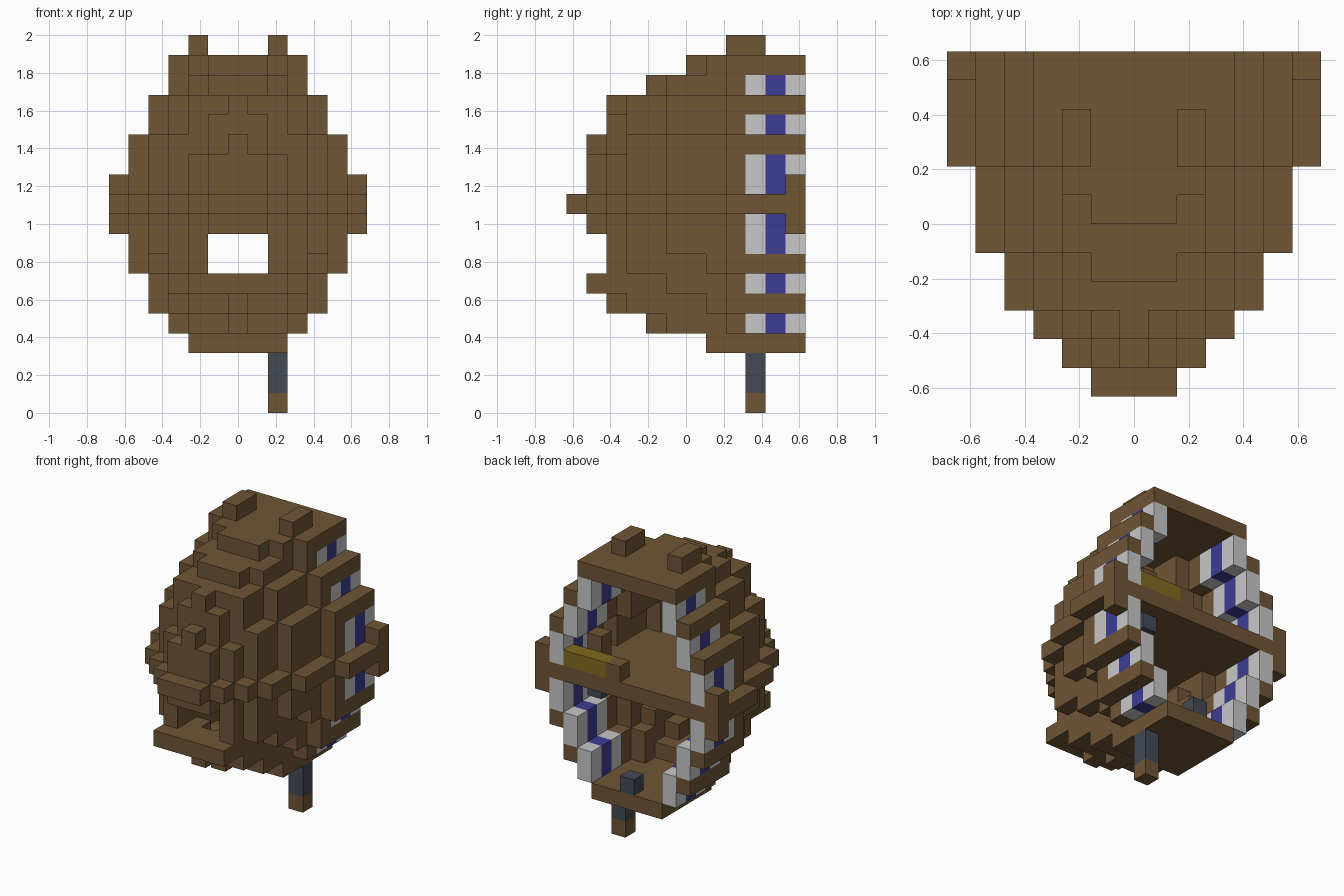
import bpy
import bmesh
from mathutils import Vector

default_cube = bpy.data.objects.get("Cube")
if default_cube:
    bpy.data.objects.remove(default_cube, do_unlink=True)

UNIT = 2 / 19          # edge length of one block
BACK = 11              # index of the rearmost row of blocks
BELT, FLOOR, ROOF = 10, 3, 17


def make_material(name, red, green, blue):
    mat = bpy.data.materials.new(name)
    mat.use_nodes = True
    color = (red, green, blue, 1)
    mat.diffuse_color = color
    mat.node_tree.nodes["Principled BSDF"].inputs["Base Color"].default_value = color
    return mat


brown = make_material("brown", 0.16, 0.092, 0.037)
white = make_material("pale grey", 0.57, 0.58, 0.57)
navy = make_material("deep blue", 0.047, 0.045, 0.30)
slate = make_material("slate grey", 0.057, 0.068, 0.09)
gold = make_material("dark gold", 0.22, 0.145, 0.014)

# Front row of every layer, one digit per column from the middle outwards
LAYERS = {
    3: "777", 4: "4558", 5: "23378", 6: "11158", 7: "222378", 8: "222358",
    9: "112358", 10: "0012358", 11: "112358", 12: "112358", 13: "123358",
    14: "22358", 15: "23358", 16: "4458", 17: "6678",
}
LAYERS[16] = "4458"


def filled(x, y, z):
    """True when a block lies inside the solid egg (open beyond the back)."""
    row = LAYERS.get(z, "")
    return abs(x) < len(row) and y >= int(row[abs(x)])


def ringed(x, y, z):
    """True when a block and its four level neighbours are inside the egg."""
    steps = ((0, 0), (1, 0), (-1, 0), (0, 1), (0, -1))
    return all(filled(x + dx, y + dy, z) for dx, dy in steps)


def hollow(x, y, z):
    if z in (FLOOR, BELT, ROOF):
        return False
    if z in (7, 8) and abs(x) < 2:        # mouth opening
        return True
    outward = z + (1 if z > BELT else -1)
    inside = ringed(x, y, z) and filled(x, y, z + 1) and filled(x, y, z - 1)
    return inside and (outward in (FLOOR, ROOF) or ringed(x, y, outward))


def wall_column(z):
    """Column of the striped side wall, stepping in every two layers."""
    if z == BELT:
        return None
    return 5 - ((9 - z) // 2 if z < BELT else (z - 11) // 2)


# Sort the shell blocks into body and stripes
body, pale_stripes, blue_stripes = set(), set(), set()
for z in LAYERS:
    for x in range(-6, 7):
        for y in range(BACK + 1):
            if not filled(x, y, z) or hollow(x, y, z):
                continue
            striped = z not in (FLOOR, ROOF) and y >= 9 and abs(x) == wall_column(z)
            if striped:
                (blue_stripes if y == 10 else pale_stripes).add((x, y, z))
            else:
                body.add((x, y, z))

# Small outer parts
side_tabs = {(s * 6, BACK, z) for s in (-1, 1) for z in (9, 11)}
ears = {(s * 2, y, 18) for s in (-1, 1) for y in (8, 9)}
post = {(2, 9, z) for z in (1, 2)}
post_foot = {(2, 9, 0)}

# Small parts on the shelf and floor
shelf_bar = {(x, BACK, 11) for x in (2, 3, 4)}
shelf_blocks = {(1, BACK, 11), (3, 10, 11), (3, 10, 12)}
floor_peg = {(0, BACK, 4)}
hanging_peg = {(3, 10, 9)}

PARTS = [
    ("egg_body", body, brown), ("pale_stripes", pale_stripes, white),
    ("blue_stripes", blue_stripes, navy), ("side_tabs", side_tabs, brown),
    ("ears", ears, brown), ("post", post, slate), ("post_foot", post_foot, brown),
    ("shelf_bar", shelf_bar, gold), ("shelf_blocks", shelf_blocks, brown),
    ("floor_peg", floor_peg, slate), ("hanging_peg", hanging_peg, slate),
]
occupied = set().union(*(cells for _, cells, _ in PARTS))


def build_blocks(name, cells, material):
    """Make one mesh from blocks, keeping only the exposed faces."""
    bm = bmesh.new()
    for cell in sorted(cells):
        center = Vector((cell[0], cell[1] - 5.5, cell[2] + 0.5))
        for axis in range(3):
            for sign in (-1, 1):
                normal = Vector((0, 0, 0))
                normal[axis] = sign
                beside = tuple(c + int(n) for c, n in zip(cell, normal))
                if beside in occupied:
                    continue
                u = Vector((0, 0, 0))
                u[(axis + 1) % 3] = 0.5
                v = normal.cross(u)
                mid = center + normal / 2
                corners = (mid - u - v, mid + u - v, mid + u + v, mid - u + v)
                bm.faces.new([bm.verts.new(p * UNIT) for p in corners])
    bmesh.ops.remove_doubles(bm, verts=bm.verts, dist=UNIT / 100)
    mesh = bpy.data.meshes.new(name)
    bm.to_mesh(mesh)
    bm.free()
    mesh.materials.append(material)
    obj = bpy.data.objects.new(name, mesh)
    bpy.context.collection.objects.link(obj)


for part in PARTS:
    build_blocks(*part)
